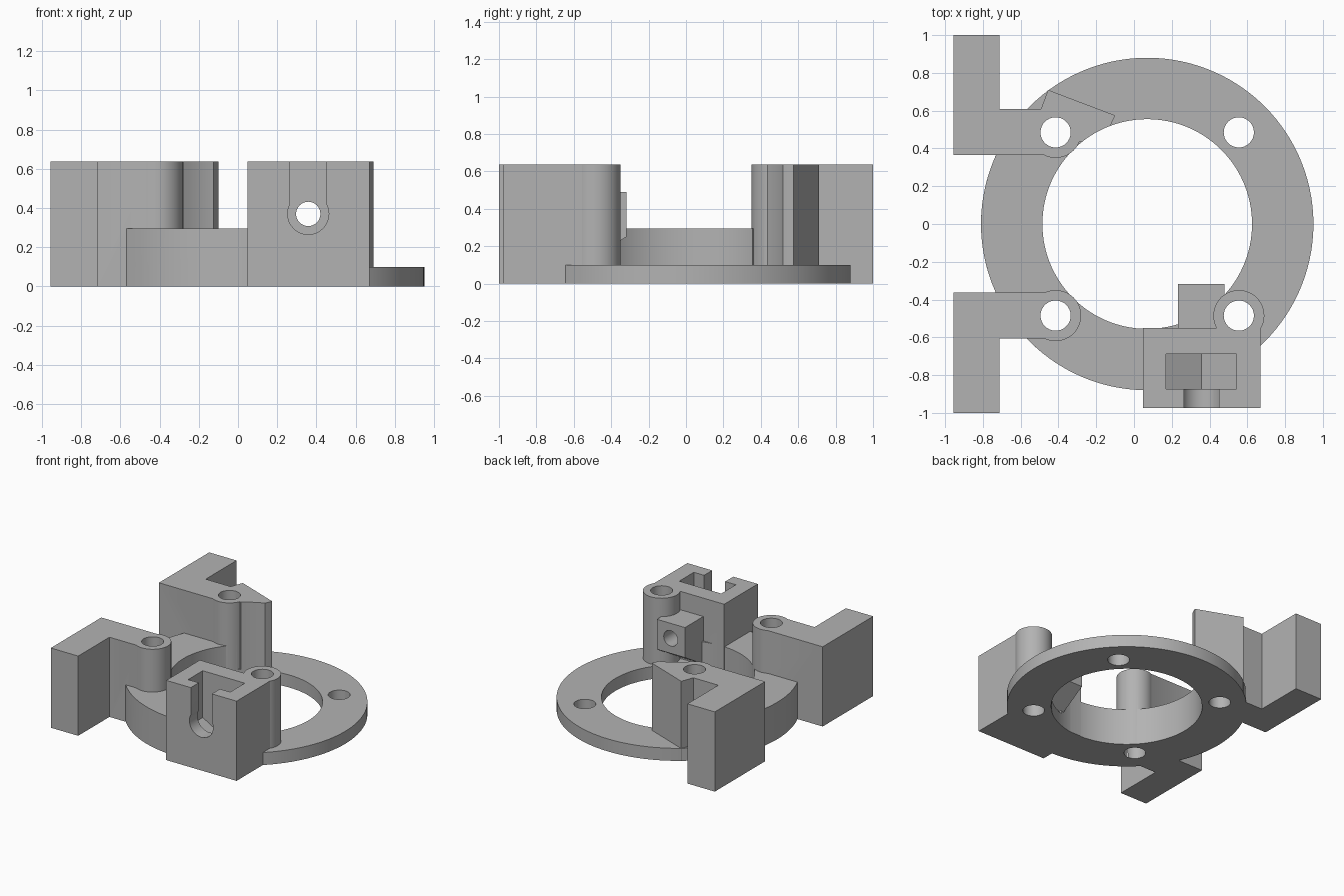
import bpy
import bmesh
from math import cos, sin, pi, radians
from mathutils import Matrix, Vector

cube = bpy.data.objects.get("Cube")
if cube:
    bpy.data.objects.remove(cube, do_unlink=True)

grey = bpy.data.materials.new("plain grey")
grey.use_nodes = True
grey.diffuse_color = (0.45, 0.45, 0.45, 1)
grey.node_tree.nodes["Principled BSDF"].inputs["Base Color"].default_value = grey.diffuse_color

TOP = 0.637
CENTRE = Vector((0.07, 0.0))
BORE, RIM = 0.555, 0.88
BOLT = 0.485
FLAT = Matrix.Identity(4)
# profile axes for shapes pushed along x (profile y, z) and along y (profile x, z)
ALONG_X = Matrix(((0, 0, 1, 0), (1, 0, 0, 0), (0, 1, 0, 0), (0, 0, 0, 1)))
ALONG_Y = Matrix(((1, 0, 0, 0), (0, 0, 1, 0), (0, 1, 0, 0), (0, 0, 0, 1)))


def prism(name, points, low, high, frame=FLAT):
    """Solid made by pushing a flat profile from low to high."""
    bm = bmesh.new()
    face = bm.faces.new([bm.verts.new((p[0], p[1], low)) for p in points])
    moved = bmesh.ops.extrude_face_region(bm, geom=[face])["geom"]
    bmesh.ops.translate(bm, vec=(0, 0, high - low),
                        verts=[v for v in moved if isinstance(v, bmesh.types.BMVert)])
    bm.transform(frame)
    bmesh.ops.recalc_face_normals(bm, faces=bm.faces)
    mesh = bpy.data.meshes.new(name)
    bm.to_mesh(mesh)
    bm.free()
    mesh.materials.append(grey)
    obj = bpy.data.objects.new(name, mesh)
    bpy.context.collection.objects.link(obj)
    return obj


def arc(centre, radius, start=0, end=360, count=48):
    full = end - start == 360
    steps = count if full else count - 1
    return [(centre[0] + radius * cos(radians(start + (end - start) * i / steps)),
             centre[1] + radius * sin(radians(start + (end - start) * i / steps)))
            for i in range(count)]


def rect(a0, b0, a1, b1):
    return [(a0, b0), (a1, b0), (a1, b1), (a0, b1)]


def combine(target, other, operation):
    mod = target.modifiers.new(operation, "BOOLEAN")
    mod.operation = operation
    mod.solver = "EXACT"
    mod.object = other
    with bpy.context.temp_override(object=target, active_object=target):
        bpy.ops.object.modifier_apply(modifier=mod.name)
    bpy.data.objects.remove(other, do_unlink=True)


# Base ring and the taller rim on its left half
body = prism("mount_body", arc(CENTRE, RIM, count=120), 0, 0.1)
solids = [prism("raised_rim", arc(CENTRE, RIM, 140, 290, 60)
                + arc(CENTRE, BORE - 0.05, 290, 140, 60), 0, 0.295)]

# Front left bracket, and back bracket with its slanted nut post
solids.append(prism("front_bracket", [(-0.955, -1), (-0.713, -1), (-0.713, -0.605),
                                      (-0.415, -0.605), (-0.415, -0.362), (-0.955, -0.362)], 0, TOP))
solids.append(prism("back_bracket", [(-0.955, 0.365), (-0.415, 0.365), (-0.415, 0.49), (-0.2, 0.4),
                                     (-0.125, 0.52), (-0.1, 0.575), (-0.455, 0.71), (-0.492, 0.61),
                                     (-0.713, 0.61), (-0.713, 1), (-0.955, 1)], 0, TOP))

# Bore trims everything built so far
for solid in solids:
    combine(body, solid, "UNION")
combine(body, prism("bore", arc(CENTRE, BORE, count=120), -1, 1), "DIFFERENCE")

# Screw bosses, front block and nozzle box
bolts = [CENTRE + Vector((sx * BOLT, sy * BOLT)) for sx in (-1, 1) for sy in (-1, 1)]
for bolt in bolts[:3]:
    combine(body, prism("boss", arc(bolt, 0.135), 0, TOP), "UNION")
combine(body, prism("front_block", rect(0.048, -0.975, 0.67, -0.55), 0, TOP), "UNION")
combine(body, prism("rear_box", [(-0.6, 0.08), (-0.318, 0.25), (-0.318, 0.49), (-0.6, 0.49)],
                    0.232, 0.48, ALONG_X), "UNION")

# Holes: vertical bolts, then bracket cross holes
cutters = [prism("bolt_hole", arc(bolt, 0.08, count=32), -1, 1) for bolt in bolts]
for y in (-0.79, 0.79):
    cutters.append(prism("cross_hole", arc((y, 0.32), 0.108, count=14), -1.2, -0.6, ALONG_X))

# Front block: screw channel, open slot and drop-in nut pocket with a V floor
axis = (0.358, 0.37)
cutters += [
    prism("screw_bore", arc(axis, 0.062, count=32), -0.8, -0.2, ALONG_Y),
    prism("rear_bore", arc(axis, 0.095, count=32), -0.5, -0.2, ALONG_Y),
    prism("slot_round", arc(axis, 0.105, count=32), -1.1, -0.8, ALONG_Y),
    prism("slot", rect(0.265, 0.37, 0.451, 1), -1.1, -0.8, ALONG_Y),
    prism("nut_pocket", [(0.17, 1), (0.17, 0.263), (0.358, 0.157), (0.542, 0.263), (0.542, 1)],
          -0.873, -0.688, ALONG_Y),
]

# Hexagonal recess in the slanted face of the back post
along = Vector((0.355, -0.135, 0)).normalized()
up = Vector((0, 0, 1))
out = up.cross(along)
frame = Matrix((along, up, out)).transposed().to_4x4()
frame.translation = Vector((-0.2775, 0.6425, 0.365))
cutters.append(prism("hex_recess", arc((0, 0), 0.185, 30, 390, 6), -0.075, 0.075, frame))

for cutter in cutters:
    combine(body, cutter, "DIFFERENCE")

# Smooth curved walls, keep edges crisp
bpy.ops.object.select_all(action="DESELECT")
body.select_set(True)
bpy.context.view_layer.objects.active = body
bpy.ops.object.shade_smooth_by_angle(angle=radians(29))
